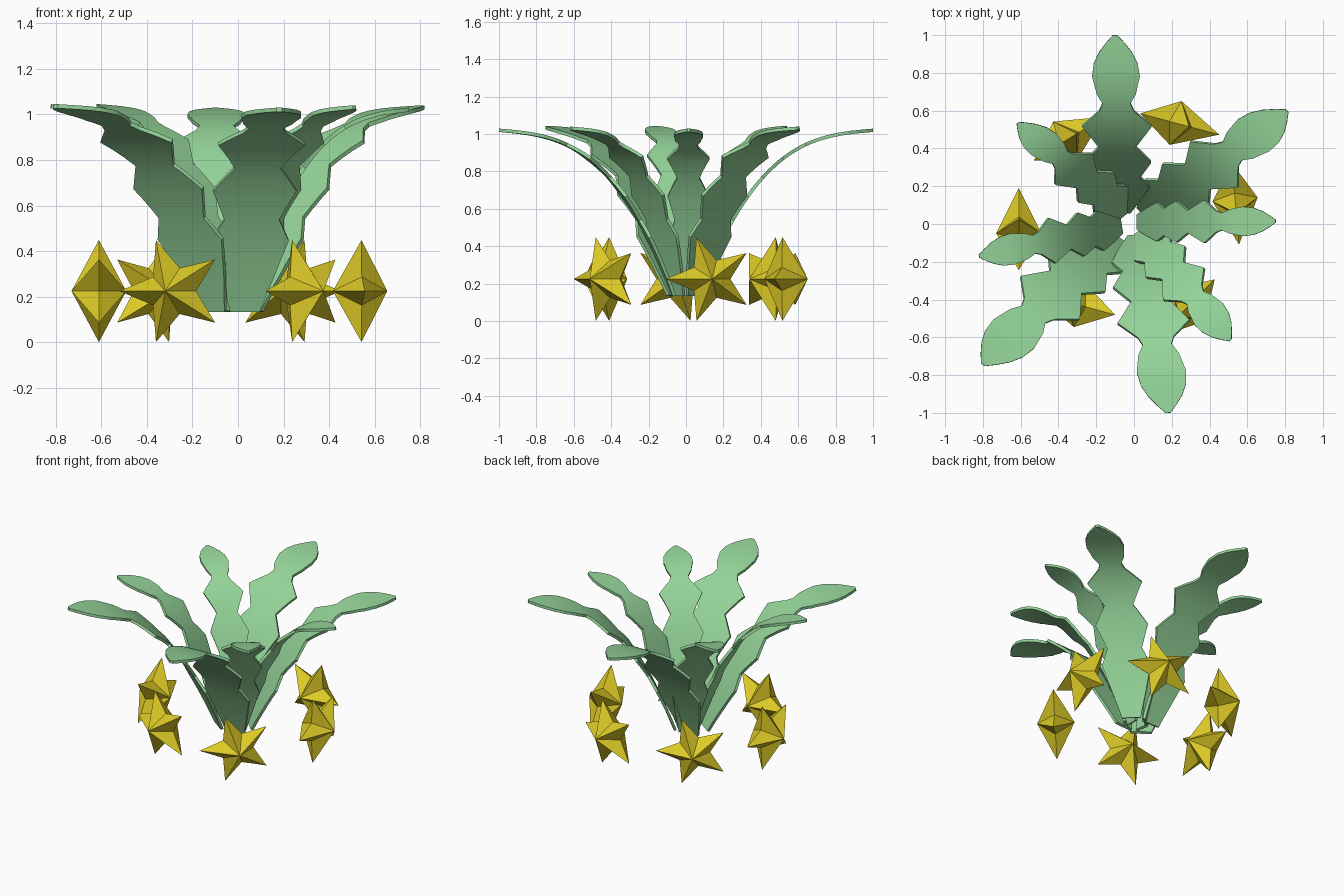
import bpy, bmesh, math
from mathutils import Vector

cube = bpy.data.objects.get("Cube")
if cube:
    bpy.data.objects.remove(cube, do_unlink=True)


def material(name, color):
    m = bpy.data.materials.new(name)
    m.use_nodes = True
    m.diffuse_color = color
    bsdf = m.node_tree.nodes["Principled BSDF"]
    bsdf.inputs["Base Color"].default_value = color
    bsdf.inputs["Roughness"].default_value = 0.7
    return m


GREEN = material("leaf green", (0.30, 0.66, 0.32, 1))
YELLOW = material("star yellow", (0.72, 0.59, 0.02, 1))


def finish(bm, name, mat):
    bmesh.ops.recalc_face_normals(bm, faces=bm.faces)
    mesh = bpy.data.meshes.new(name)
    bm.to_mesh(mesh)
    bm.free()
    mesh.materials.append(mat)
    obj = bpy.data.objects.new(name, mesh)
    bpy.context.collection.objects.link(obj)
    return obj


# Leaf outline: (fraction of reach, half width), lobed with a rounded head
OUTLINE = [(.065, .065), (.13, .12), (.20, .17), (.25, .12), (.33, .183),
           (.41, .10), (.52, .19), (.60, .095), (.64, .076), (.69, .107),
           (.78, .13), (.85, .12), (.91, .09), (.96, .05), (1, .012)]
STEPS = 3
ACROSS = (-1, -.5, 0, .5, 1)


def rise(r):
    """Height of the arching midrib."""
    return 1.02 - .085 * (1 - r) - .985 * (1 - r) ** 3


def leaf(name, root, tip, side, height):
    root, tip, side = (Vector((*v, 0)) for v in (root, tip, side))
    stations = []
    for (r0, w0), (r1, w1) in zip(OUTLINE, OUTLINE[1:]):
        for i in range(STEPS):
            t = i / STEPS
            stations.append((r0 + (r1 - r0) * t, w0 + (w1 - w0) * t))
    stations.append(OUTLINE[-1])
    bm = bmesh.new()
    rows = []
    for r, w in stations:
        mid = root.lerp(tip, r) + Vector((0, 0, rise(r) * height))
        rows.append([bm.verts.new(mid + side * w * a) for a in ACROSS])
    for a, b in zip(rows, rows[1:]):
        for i in range(len(ACROSS) - 1):
            bm.faces.new((a[i], a[i + 1], b[i + 1], b[i]))
    obj = finish(bm, name, GREEN)
    solid = obj.modifiers.new("thickness", "SOLIDIFY")
    solid.thickness = .018
    solid.offset = 0
    bpy.ops.object.select_all(action="DESELECT")
    obj.select_set(True)
    bpy.context.view_layer.objects.active = obj
    bpy.ops.object.modifier_apply(modifier="thickness")
    bpy.ops.object.shade_smooth_by_angle(angle=math.radians(35))


def star(name, x, y, heading):
    """Five-pointed faceted star facing outward along heading."""
    a = math.radians(heading)
    center = Vector((x, y, .225))
    out = Vector((math.cos(a), math.sin(a), 0))
    along = Vector((math.sin(a), -math.cos(a), 0))
    bm = bmesh.new()
    rim = []
    for i in range(10):
        radius = .108 if i % 2 else .24
        t = math.pi * i / 5
        rim.append(bm.verts.new(center + along * radius * math.cos(t)
                                + Vector((0, 0, radius * .98 * math.sin(t)))))
    for sign in (1, -1):
        apex = bm.verts.new(center + out * .12 * sign)
        for i in range(10):
            bm.faces.new((apex, rim[i], rim[(i + 1) % 10]))
    finish(bm, name, YELLOW)


# Ring of leaves: root, tip, sideways direction and height factor
LEAVES = {
    "back": ((-.08, 0), (-.10, 1), (.97, 0), 1),
    "back_left": ((.01, .01), (.81, .60), (.66, -.64), 1.01),
    "left": ((-.03, .01), (.75, .015), (0, .6), 1),
    "front_left": ((0, 0), (.51, -.615), (.57, .45), 1.01),
    "front": ((.02, 0), (.18, -1), (1, .05), 1),
    "front_right": ((-.06, -.01), (-.80, -.745), (.82, -.6), 1.015),
    "right": ((-.02, 0), (-.82, -.17), (.1, -.63), 1.015),
    "back_right": ((0, .03), (-.615, .535), (.52, .43), 1.015),
}
for place, spec in LEAVES.items():
    leaf("leaf_" + place, *spec)

# Ring of stars: position and heading in degrees
STARS = {
    "left": (.535, .13, 5),
    "back_left": (.22, .535, 75),
    "back_right": (-.365, .44, 122),
    "right": (-.61, -.05, 180),
    "front_right": (-.288, -.43, 255),
    "front_left": (.29, -.43, 315),
}
for place, spec in STARS.items():
    star("star_" + place, *spec)
